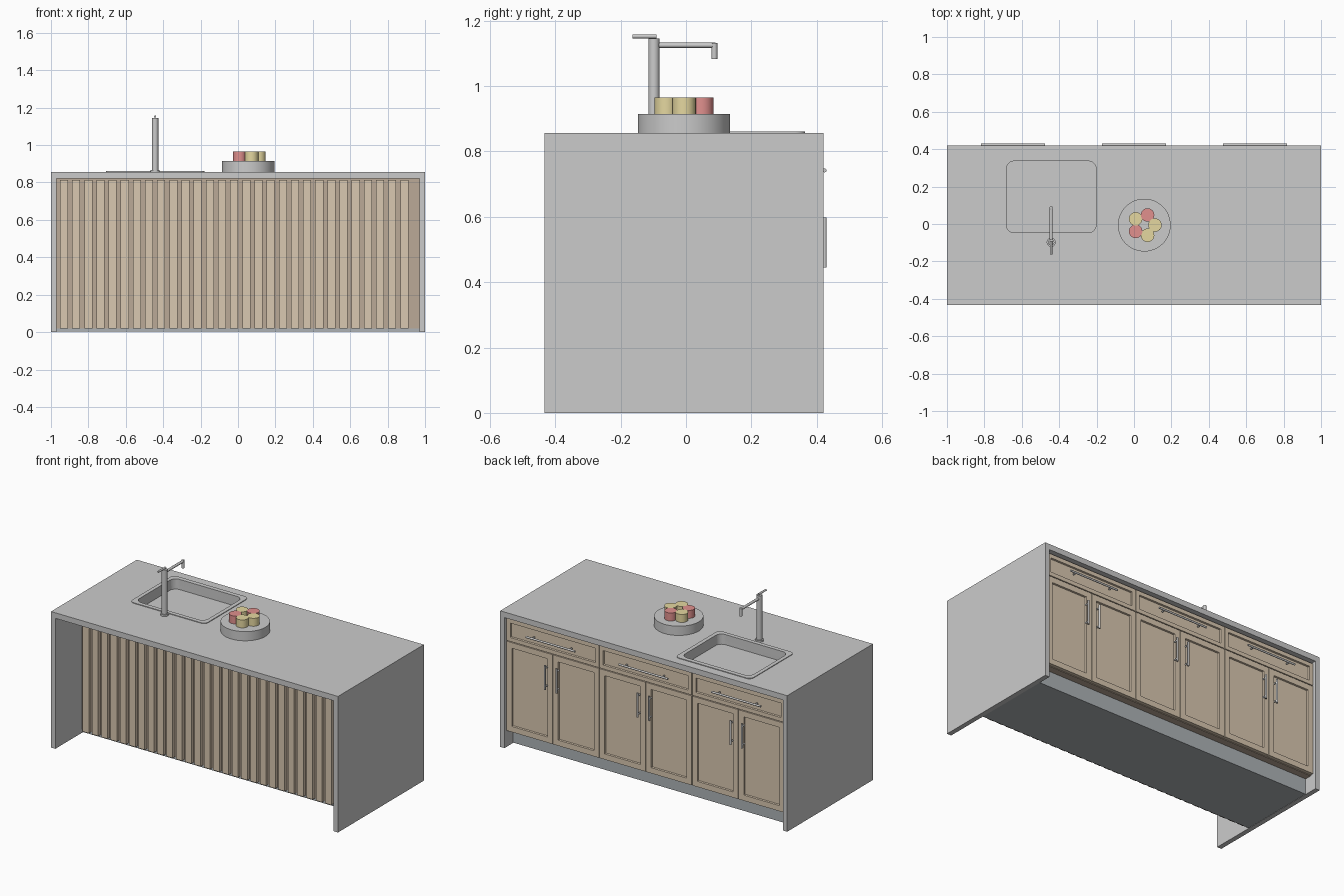
import bpy, bmesh, math
from mathutils import Vector

if "Cube" in bpy.data.objects:
    bpy.data.objects.remove(bpy.data.objects["Cube"])


def material(name, rgb):
    m = bpy.data.materials.new(name)
    m.diffuse_color = (*rgb, 1)
    m.use_nodes = True
    m.node_tree.nodes["Principled BSDF"].inputs["Base Color"].default_value = m.diffuse_color
    return m


WOOD = material("light_wood", (0.70, 0.58, 0.44))
DARK_WOOD = material("dark_wood", (0.50, 0.40, 0.31))
STONE = material("pale_stone", (0.78, 0.77, 0.75))
STEEL = material("steel", (0.55, 0.55, 0.56))
PLINTH = material("plinth_grey", (0.42, 0.45, 0.47))
YELLOW = material("yellow_fruit", (0.78, 0.68, 0.35))
RED = material("red_fruit", (0.75, 0.28, 0.27))


def finish(bm, name, mat=None, smooth=False):
    bmesh.ops.recalc_face_normals(bm, faces=bm.faces)
    me = bpy.data.meshes.new(name)
    bm.to_mesh(me)
    bm.free()
    ob = bpy.data.objects.new(name, me)
    bpy.context.collection.objects.link(ob)
    if mat:
        me.materials.append(mat)
    if smooth:
        bpy.ops.object.select_all(action='DESELECT')
        ob.select_set(True)
        bpy.context.view_layer.objects.active = ob
        bpy.ops.object.shade_smooth_by_angle(angle=math.radians(35))
    return ob


def add_box(bm, x0, x1, y0, y1, z0, z1):
    vs = bmesh.ops.create_cube(bm, size=1)["verts"]
    for v in vs:
        v.co = ((x0 + x1) / 2 + v.co.x * (x1 - x0),
                (y0 + y1) / 2 + v.co.y * (y1 - y0),
                (z0 + z1) / 2 + v.co.z * (z1 - z0))


def box(name, dims, mat=None):
    bm = bmesh.new()
    add_box(bm, *dims)
    return finish(bm, name, mat)


def add_rod(bm, a, b, r, sides=16):
    a, b = Vector(a), Vector(b)
    d = b - a
    vs = bmesh.ops.create_cone(bm, cap_ends=True, segments=sides,
                               radius1=r, radius2=r, depth=d.length)["verts"]
    q = Vector((0, 0, 1)).rotation_difference(d)
    for v in vs:
        v.co = q @ v.co + (a + b) / 2


def rounded_ring(bm, x0, x1, y0, y1, r, z, n=6):
    pts = []
    for k, (cx, cy) in enumerate([(x1 - r, y1 - r), (x0 + r, y1 - r),
                                  (x0 + r, y0 + r), (x1 - r, y0 + r)]):
        for i in range(n + 1):
            a = math.pi / 2 * (k + i / n)
            pts.append(bm.verts.new((cx + r * math.cos(a), cy + r * math.sin(a), z)))
    return pts


def loft(bm, rings):
    for a, b in zip(rings, rings[1:]):
        for i in range(len(a)):
            j = (i + 1) % len(a)
            bm.faces.new((a[i], a[j], b[j], b[i]))


Y0, Y1, TOP, UNDER, IN = -0.433, 0.421, 0.857, 0.822, 0.97

# Waterfall counter: U profile extruded front to back
bm = bmesh.new()
prof = [(-1, 0), (-1, TOP), (1, TOP), (1, 0), (IN, 0), (IN, UNDER), (-IN, UNDER), (-IN, 0)]
f = bm.faces.new([bm.verts.new((x, Y0, z)) for x, z in prof])
ext = bmesh.ops.extrude_face_region(bm, geom=[f])["geom"]
bmesh.ops.translate(bm, vec=(0, Y1 - Y0, 0), verts=[g for g in ext if isinstance(g, bmesh.types.BMVert)])
counter = finish(bm, "waterfall_counter", STONE)

# Opening for the sink
hole = (-0.682, -0.203, -0.046, 0.336, 0.04)
bm = bmesh.new()
rings = [rounded_ring(bm, *hole, z) for z in (0.7, 0.9)]
loft(bm, rings)
for r in rings:
    bm.faces.new(r)
cutter = finish(bm, "sink_cutter")
cutter.hide_render = True
mod = counter.modifiers.new("sink_hole", 'BOOLEAN')
mod.object = cutter
mod.solver = 'EXACT'
bpy.context.view_layer.objects.active = counter
bpy.ops.object.modifier_apply(modifier=mod.name)
bpy.data.objects.remove(cutter)

# Sink: raised rim and shallow bowl
bm = bmesh.new()
outer = (-0.706, -0.178, -0.072, 0.364, 0.03)
loft_rings = [rounded_ring(bm, *outer, TOP), rounded_ring(bm, *outer, TOP + 0.004),
              rounded_ring(bm, *hole, TOP + 0.004), rounded_ring(bm, *hole, 0.797)]
loft(bm, loft_rings)
bm.faces.new(loft_rings[-1])
finish(bm, "sink", STEEL, True)

# Tap: base, column, spout, nozzle and lever
fx, fy = -0.443, -0.098
bm = bmesh.new()
add_rod(bm, (fx, fy, TOP), (fx, fy, 0.868), 0.024, 24)
add_rod(bm, (fx, fy, 0.86), (fx, fy, 1.146), 0.017, 24)
add_rod(bm, (fx, fy, 1.125), (fx, 0.09, 1.125), 0.008)
add_rod(bm, (fx, 0.087, 1.083), (fx, 0.087, 1.132), 0.009)
add_rod(bm, (fx, -0.163, 1.152), (fx, -0.09, 1.152), 0.006)
finish(bm, "tap", STEEL, True)

# Serving plate with a ring of fruit
px, py = 0.055, -0.006
bm = bmesh.new()
add_rod(bm, (px, py, TOP), (px, py, 0.915), 0.141, 48)
finish(bm, "serving_plate", STONE, True)
for i, mat in enumerate([YELLOW, RED, YELLOW, RED, YELLOW]):
    a = math.radians(72 * i)
    x, y = px + 0.057 * math.cos(a), py + 0.057 * math.sin(a)
    bm = bmesh.new()
    add_rod(bm, (x, y, 0.912), (x, y, 0.965), 0.036, 24)
    finish(bm, f"fruit_{i + 1}", mat, True)

# Cabinet body, plinth and slatted front
box("plinth", (-IN, IN, -0.16, 0.335, 0.002, 0.1), PLINTH)
box("cabinet_body", (-IN, IN, -0.15, 0.38, 0.1, 0.78), DARK_WOOD)
box("top_rail", (-IN, IN, 0.355, 0.38, 0.78, UNDER), DARK_WOOD)
box("slat_backing", (-IN, IN, -0.165, -0.15, 0.02, UNDER), DARK_WOOD)
bm = bmesh.new()
for i in range(29):
    x = -0.952 + 0.065 * i
    add_box(bm, x, x + 0.043, -0.187, -0.165, 0.02, 0.813)
finish(bm, "front_slats", WOOD)


# Shaker fronts with a recessed centre
def shaker(name, x0, x1, z0, z1, border):
    bm = bmesh.new()
    add_box(bm, x0, x1, 0.38, 0.402, z0, z1)
    bm.normal_update()
    face = [f for f in bm.faces if f.normal.y > 0.9]
    bmesh.ops.inset_region(bm, faces=face, thickness=border)
    bmesh.ops.inset_region(bm, faces=face, thickness=0.003, depth=-0.01)
    finish(bm, name, WOOD)


# Bar handle on two posts
def handle(name, a, b):
    a, b = Vector(a), Vector(b)
    bm = bmesh.new()
    add_rod(bm, a, b, 0.006, 12)
    for t in (0.12, 0.88):
        p = a.lerp(b, t)
        add_rod(bm, (p.x, 0.4, p.z), p, 0.005, 12)
    finish(bm, name, STEEL, True)


W, G, HY = 2 * IN / 3, 0.002, 0.424
for i in (-1, 0, 1):
    c, n = i * W, i + 2
    shaker(f"drawer_front_{n}", c - W / 2 + G, c + W / 2 - G, 0.672, 0.812, 0.035)
    handle(f"drawer_handle_{n}", (c - 0.171, HY, 0.742), (c + 0.171, HY, 0.742))
    for s, side in ((-1, "a"), (1, "b")):
        xa, xb = sorted((c + s * G, c + s * (W / 2 - G)))
        shaker(f"door_{n}{side}", xa, xb, 0.104, 0.667, 0.05)
        handle(f"door_handle_{n}{side}", (c + s * 0.04, HY, 0.445), (c + s * 0.04, HY, 0.598))
